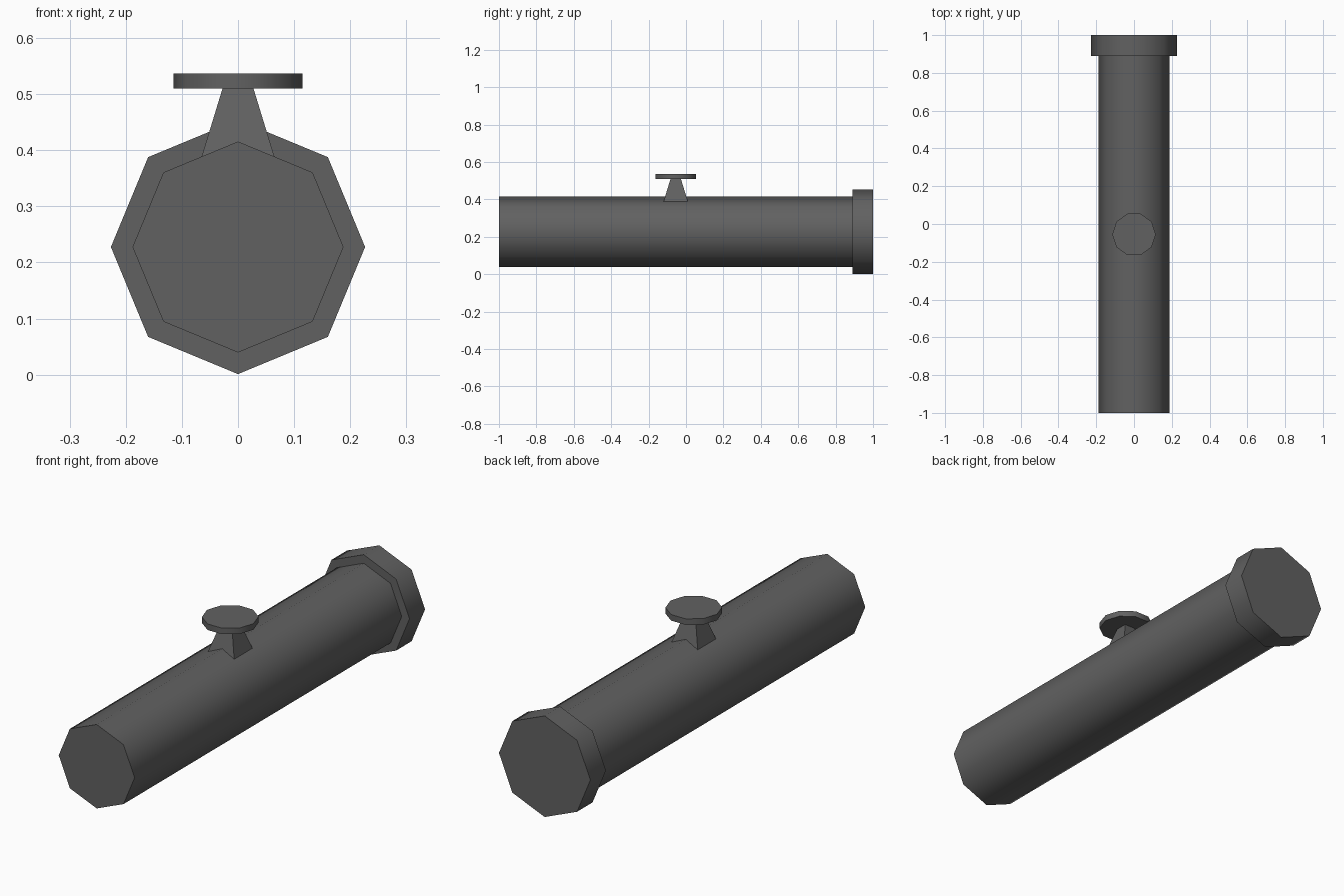
import bpy, bmesh, math
from mathutils import Matrix

if "Cube" in bpy.data.objects:
    bpy.data.objects.remove(bpy.data.objects["Cube"])

AXIS_Z = 0.2275

dark = bpy.data.materials.new("dark_grey")
dark.diffuse_color = (0.12, 0.12, 0.12, 1)
dark.use_nodes = True
dark.node_tree.nodes["Principled BSDF"].inputs["Base Color"].default_value = dark.diffuse_color


def prism(name, sides, r1, r2, depth, matrix, spin=0.0, smooth_angle=None):
    """Prism or frustum along local z, r1 at the bottom and r2 at the top."""
    bm = bmesh.new()
    bmesh.ops.create_cone(bm, cap_ends=True, segments=sides, radius1=r1,
                          radius2=r2, depth=depth,
                          matrix=matrix @ Matrix.Rotation(spin, 4, 'Z'))
    bmesh.ops.recalc_face_normals(bm, faces=bm.faces)
    mesh = bpy.data.meshes.new(name)
    bm.to_mesh(mesh)
    bm.free()
    mesh.materials.append(dark)
    obj = bpy.data.objects.new(name, mesh)
    bpy.context.collection.objects.link(obj)
    if smooth_angle:
        bpy.ops.object.select_all(action='DESELECT')
        obj.select_set(True)
        bpy.context.view_layer.objects.active = obj
        bpy.ops.object.shade_smooth_by_angle(angle=math.radians(smooth_angle))
    return obj


def along_y(y0, y1):
    return (Matrix.Translation((0, (y0 + y1) / 2, AXIS_Z))
            @ Matrix.Rotation(math.radians(90), 4, 'X'))


def upright(z0, z1):
    return Matrix.Translation((0, -0.055, (z0 + z1) / 2))


# Octagonal pipe body and end collar, each with a corner pointing up
prism("pipe_body", 8, 0.188, 0.188, 1.95, along_y(-1, 0.95), smooth_angle=60)
prism("end_collar", 8, 0.2265, 0.2265, 0.11, along_y(0.89, 1), smooth_angle=60)

# Square tapered valve stem
prism("valve_stem", 4, 0.065 * math.sqrt(2), 0.026 * math.sqrt(2), 0.127,
      upright(0.388, 0.515), spin=math.pi / 4)

# Ten-sided valve handle with corners on the x axis
prism("valve_handle", 10, 0.115, 0.115, 0.027, upright(0.51, 0.537),
      spin=math.pi / 2, smooth_angle=60)
